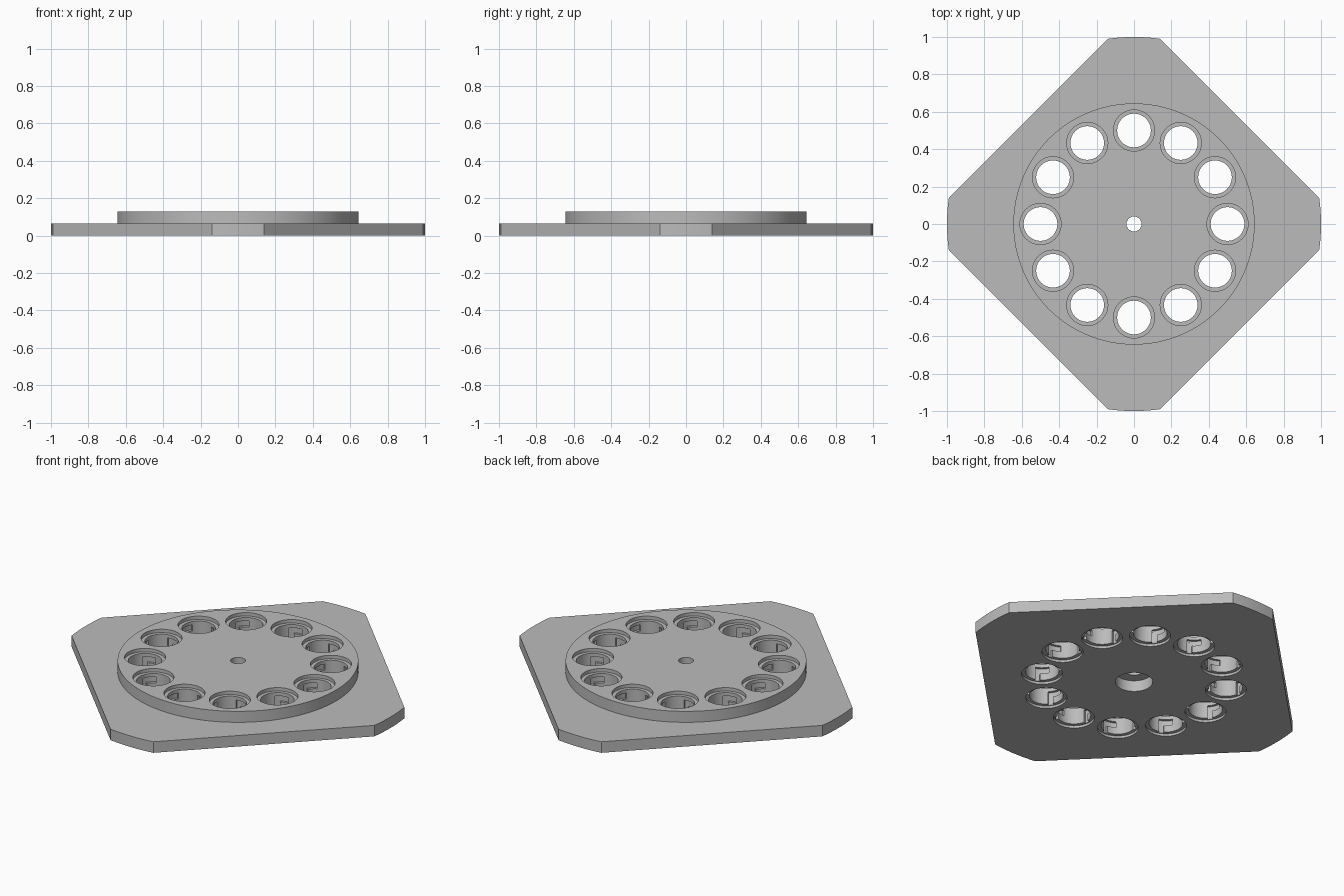
import bpy, bmesh, math
from math import cos, sin, radians, pi

if "Cube" in bpy.data.objects:
    bpy.data.objects.remove(bpy.data.objects["Cube"])

grey = bpy.data.materials.new("plain grey")
grey.diffuse_color = (0.5, 0.5, 0.5, 1)
grey.use_nodes = True
grey.node_tree.nodes["Principled BSDF"].inputs["Base Color"].default_value = grey.diffuse_color

BASE_TOP, DISC_TOP = 0.065, 0.13
HOLES, RING = 12, 0.5


def to_object(name, bm):
    bmesh.ops.recalc_face_normals(bm, faces=bm.faces)
    me = bpy.data.meshes.new(name)
    bm.to_mesh(me)
    bm.free()
    me.materials.append(grey)
    ob = bpy.data.objects.new(name, me)
    bpy.context.collection.objects.link(ob)
    return ob


def stack(bm, rings):
    """Close a stack of equal-length point loops into a solid."""
    loops = [[bm.verts.new(p) for p in r] for r in rings]
    n = len(loops[0])
    for a, b in zip(loops, loops[1:]):
        for i in range(n):
            j = (i + 1) % n
            bm.faces.new((a[i], a[j], b[j], b[i]))
    bm.faces.new(loops[0][::-1])
    bm.faces.new(loops[-1])


def lathe(bm, cx, cy, profile, n):
    stack(bm, [[(cx + r * cos(2 * pi * i / n), cy + r * sin(2 * pi * i / n), z)
                for i in range(n)] for r, z in profile])


def wedge(bm, cx, cy, a0, a1, r0, r1, z0, z1, n=6):
    """Curved block between two angles and two radii."""
    arc = [radians(a0 + (a1 - a0) * i / n) for i in range(n + 1)]
    pts = [(r1, a) for a in arc] + [(r0, a) for a in reversed(arc)]
    stack(bm, [[(cx + r * cos(a), cy + r * sin(a), z) for r, a in pts] for z in (z0, z1)])


# Square base turned on its corner, with corners trimmed to a unit circle
half = math.degrees(math.atan2(0.14, 0.99))
outline = []
for corner in range(4):
    for i in range(9):
        a = radians(90 * corner - half + 2 * half * i / 8)
        outline.append((cos(a), sin(a)))
bm = bmesh.new()
stack(bm, [[(x, y, z) for x, y in outline] for z in (0, BASE_TOP)])
plate = to_object("holder_plate", bm)

# Raised round disc
bm = bmesh.new()
lathe(bm, 0, 0, [(0.645, 0.03), (0.645, DISC_TOP)], 96)
disc = to_object("raised_disc", bm)

# Bores: stepped holes around the ring, and a centre hole with a pocket below
bores, runs, entries = bmesh.new(), bmesh.new(), bmesh.new()
lathe(bores, 0, 0, [(0.1, -0.05), (0.1, 0.065), (0.04, 0.065), (0.04, 0.2)], 48)
for k in range(HOLES):
    turn = 360 * k / HOLES
    cx, cy = RING * cos(radians(turn)), RING * sin(radians(turn))
    lathe(bores, cx, cy, [(0.11, -0.05), (0.11, 0.014), (0.09, 0.014),
                          (0.09, 0.11), (0.11, 0.11), (0.11, 0.2)], 48)
    # Three L-shaped locking slots in each hole wall
    for s in range(3):
        a = turn + 120 * s
        wedge(runs, cx, cy, a - 4, a + 44, 0.08, 0.104, 0.055, 0.09)
        wedge(entries, cx, cy, a + 27, a + 44, 0.08, 0.104, 0.006, 0.08)
cutters = [to_object("bore_cutter", bores), to_object("slot_run_cutter", runs),
           to_object("slot_entry_cutter", entries)]

# Join disc and plate, then cut
for tool, op in [(disc, 'UNION')] + [(c, 'DIFFERENCE') for c in cutters]:
    mod = plate.modifiers.new(tool.name, 'BOOLEAN')
    mod.operation, mod.object, mod.solver = op, tool, 'EXACT'
bpy.context.view_layer.update()
final = bpy.data.meshes.new_from_object(
    plate.evaluated_get(bpy.context.evaluated_depsgraph_get()))
plate.modifiers.clear()
plate.data = final
for tool in [disc] + cutters:
    bpy.data.objects.remove(tool)

bpy.context.view_layer.objects.active = plate
plate.select_set(True)
bpy.ops.object.shade_smooth_by_angle(angle=radians(30))
